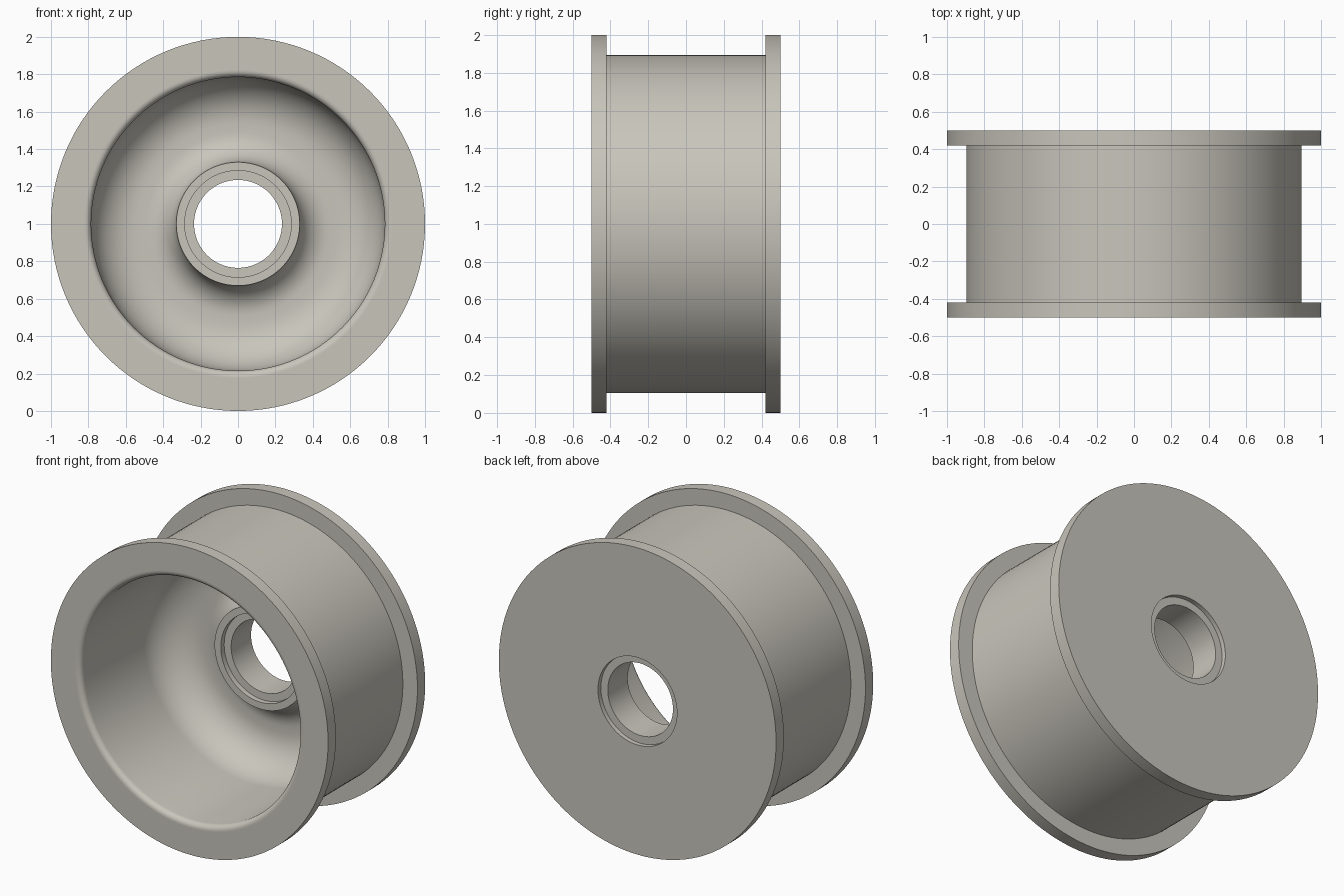
import bpy, bmesh, math
from mathutils import Vector

if "Cube" in bpy.data.objects:
    bpy.data.objects.remove(bpy.data.objects["Cube"])

SEGMENTS = 128


def arc(cr, cy, radius, start, end, steps):
    """Points (radius, y) along an arc, angles in degrees."""
    pts = []
    for i in range(steps + 1):
        a = math.radians(start + (end - start) * i / steps)
        pts.append((cr + radius * math.cos(a), cy + radius * math.sin(a)))
    return pts


def lathe(name, profile, material):
    """Spin a closed (radius, y) profile around the horizontal axle."""
    bm = bmesh.new()
    verts = [bm.verts.new((r, y, 1.0)) for r, y in profile]
    edges = [bm.edges.new((verts[i], verts[(i + 1) % len(verts)]))
             for i in range(len(verts))]
    bmesh.ops.spin(bm, geom=verts + edges, cent=Vector((0, 0, 1)),
                   axis=Vector((0, 1, 0)), angle=2 * math.pi, steps=SEGMENTS)
    bmesh.ops.remove_doubles(bm, verts=bm.verts[:], dist=1e-4)
    bmesh.ops.recalc_face_normals(bm, faces=bm.faces[:])
    mesh = bpy.data.meshes.new(name)
    bm.to_mesh(mesh)
    bm.free()
    mesh.materials.append(material)
    obj = bpy.data.objects.new(name, mesh)
    bpy.context.collection.objects.link(obj)
    bpy.context.view_layer.objects.active = obj
    obj.select_set(True)
    bpy.ops.object.shade_smooth_by_angle(angle=math.radians(30))
    return obj


grey = bpy.data.materials.new("warm_grey")
grey.diffuse_color = (0.58, 0.56, 0.50, 1.0)
grey.use_nodes = True
grey.node_tree.nodes["Principled BSDF"].inputs["Base Color"].default_value = grey.diffuse_color

# Outside: back flange, drum and front flange
profile = [(1.0, 0.5), (1.0, 0.42), (0.895, 0.42),
           (0.895, -0.42), (1.0, -0.42), (1.0, -0.5), (0.825, -0.5)]
# Rounded front lip leading into the cup
profile += arc(0.82, -0.465, 0.035, 270, 180, 6)
# Cup wall and large rounded corner into the floor
profile += arc(0.535, 0.14, 0.25, 0, 90, 14)
# Floor sweeping up the hub
profile += arc(0.49, 0.23, 0.16, 90, 180, 12)
# Hub rim, front bearing recess, bore and back bearing recess
profile += [(0.285, 0.23), (0.285, 0.265), (0.235, 0.265),
            (0.235, 0.47), (0.285, 0.47), (0.285, 0.5)]

lathe("flanged_wheel", profile, grey)
